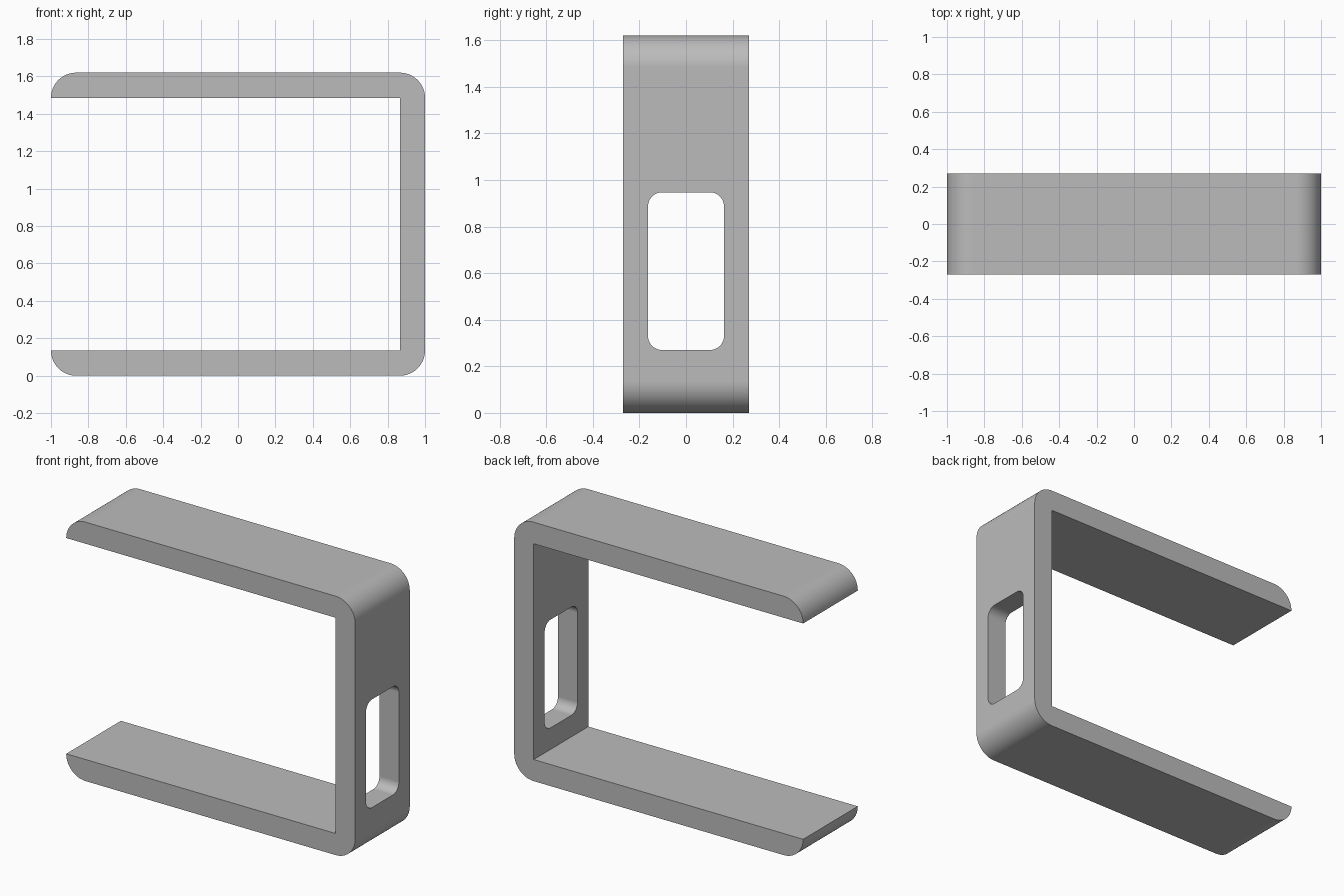
import bpy
import bmesh
from math import cos, sin, pi
from mathutils import Vector

old = bpy.data.objects.get("Cube")
if old:
    bpy.data.objects.remove(old, do_unlink=True)

HEIGHT, DEPTH, WALL = 1.62, 0.54, 0.135
OUT, IN = 1.0, 1.0 - WALL

grey = bpy.data.materials.new("plain_grey")
grey.use_nodes = True
colour = (0.5, 0.5, 0.5, 1)
grey.diffuse_color = colour
grey.node_tree.nodes["Principled BSDF"].inputs["Base Color"].default_value = colour


def corner(cx, cy, radius, start, steps=24):
    """Quarter arc, counter-clockwise, beginning at quadrant number start."""
    angles = [(start + i / steps) * pi / 2 for i in range(steps + 1)]
    return [(cx + radius * cos(a), cy + radius * sin(a)) for a in angles]


def extrude(name, points, direction):
    """Close a 3D outline and push it into a solid."""
    bm = bmesh.new()
    face = bm.faces.new([bm.verts.new(p) for p in points])
    grown = bmesh.ops.extrude_face_region(bm, geom=[face])["geom"]
    moved = [v for v in grown if isinstance(v, bmesh.types.BMVert)]
    bmesh.ops.translate(bm, verts=moved, vec=Vector(direction))
    bmesh.ops.recalc_face_normals(bm, faces=bm.faces)
    mesh = bpy.data.meshes.new(name)
    bm.to_mesh(mesh)
    bm.free()
    mesh.materials.append(grey)
    obj = bpy.data.objects.new(name, mesh)
    bpy.context.collection.objects.link(obj)
    return obj


# C-shaped bracket: rounded outer corners, square inner corners
top = HEIGHT - WALL
outline = (corner(-IN, WALL, WALL, 2) + corner(IN, WALL, WALL, 3)
           + corner(IN, top, WALL, 0) + corner(-IN, top, WALL, 1)
           + [(IN, top), (IN, WALL)])
bracket = extrude("bracket", [(x, -DEPTH / 2, z) for x, z in outline], (0, DEPTH, 0))

# Rounded window through the upright wall
half, low, high, r = 0.163, 0.27, 0.947, 0.06
hole = (corner(half - r, high - r, r, 0, 12) + corner(r - half, high - r, r, 1, 12)
        + corner(r - half, low + r, r, 2, 12) + corner(half - r, low + r, r, 3, 12))
cutter = extrude("window_cutter", [(IN - 0.1, y, z) for y, z in hole], (0.4, 0, 0))
cutter.hide_render = True

bpy.ops.object.select_all(action="DESELECT")
bracket.select_set(True)
bpy.context.view_layer.objects.active = bracket
cut = bracket.modifiers.new("window", "BOOLEAN")
cut.operation = "DIFFERENCE"
cut.solver = "EXACT"
cut.object = cutter
bpy.ops.object.modifier_apply(modifier=cut.name)
bpy.data.objects.remove(cutter, do_unlink=True)

# Smooth arcs with crisp edges and clean flats
bpy.ops.object.shade_smooth_by_angle(angle=pi / 6)
normals = bracket.modifiers.new("clean_flats", "WEIGHTED_NORMAL")
normals.keep_sharp = True
